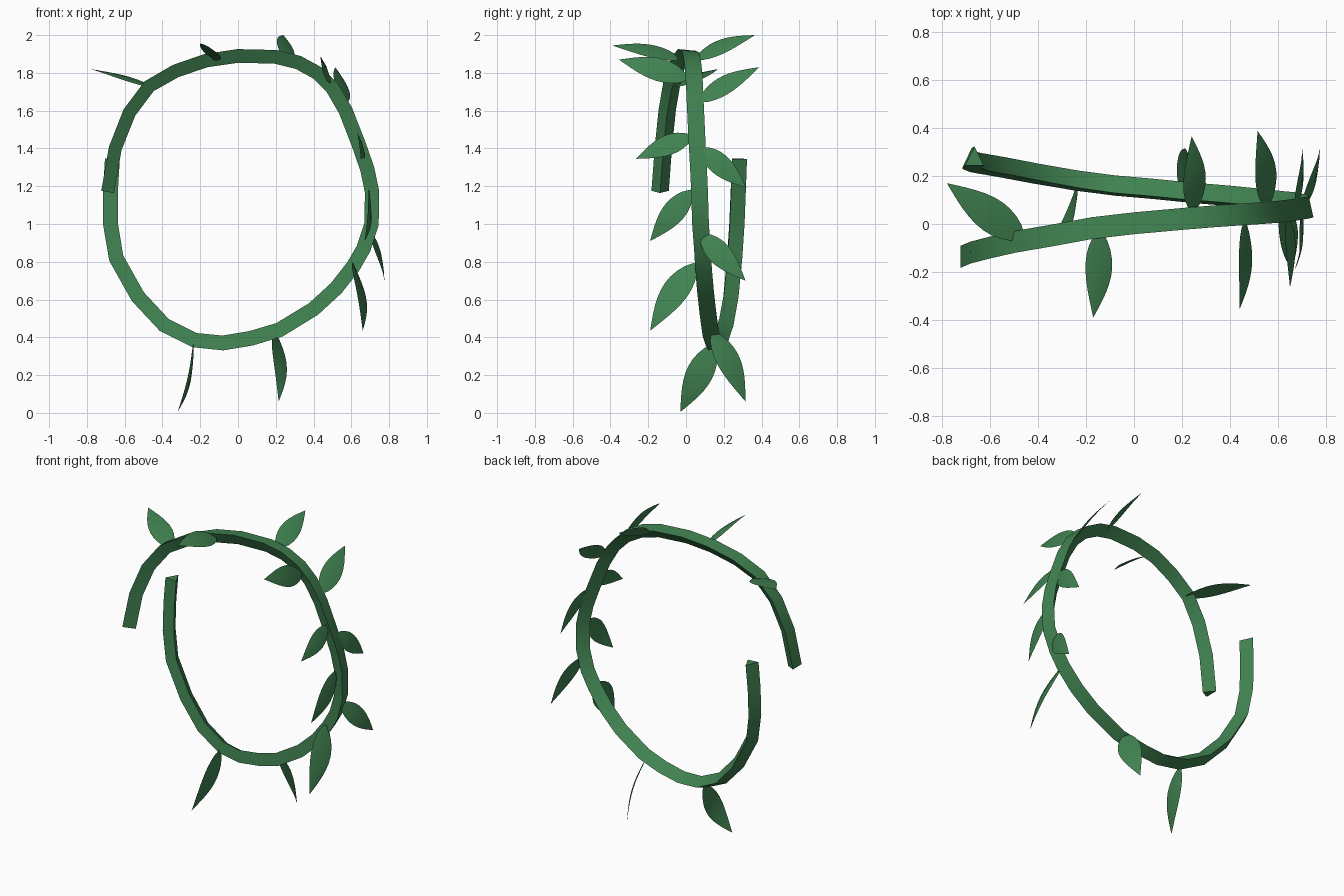
import bpy, math
from mathutils import Vector

cube = bpy.data.objects.get("Cube")
if cube:
    bpy.data.objects.remove(cube, do_unlink=True)

green = bpy.data.materials.new("leaf_green")
green.use_nodes = True
colour = (0.052, 0.225, 0.082, 1)
green.diffuse_color = colour
bsdf = next(n for n in green.node_tree.nodes if n.type == 'BSDF_PRINCIPLED')
bsdf.inputs["Base Color"].default_value = colour


def build(name, verts, faces):
    mesh = bpy.data.meshes.new(name)
    mesh.from_pydata(verts, [], faces)
    mesh.materials.append(green)
    obj = bpy.data.objects.new(name, mesh)
    bpy.context.collection.objects.link(obj)
    bpy.ops.object.select_all(action='DESELECT')
    obj.select_set(True)
    bpy.context.view_layer.objects.active = obj
    bpy.ops.object.shade_smooth_by_angle(angle=math.radians(35))
    return obj


# Vine stem: a triangular section swept along an open coil, twisting slowly
path = [Vector(p) for p in (
    (-.69, -.137, 1.17), (-.65, -.12, 1.4), (-.575, -.1, 1.59), (-.47, -.075, 1.73),
    (-.33, -.05, 1.81), (-.17, -.02, 1.865), (0, .0, 1.89), (.2, .018, 1.885),
    (.32, .028, 1.855), (.42, .035, 1.8), (.5, .04, 1.72), (.57, .045, 1.6),
    (.64, .053, 1.42), (.685, .06, 1.29), (.71, .065, 1.17), (.707, .07, 1),
    (.665, .08, .87), (.61, .085, .775), (.52, .095, .66), (.4, .107, .55),
    (.22, .122, .44), (.07, .137, .395), (-.08, .15, .37), (-.23, .17, .385),
    (-.39, .198, .465), (-.53, .225, .615), (-.645, .245, .82), (-.675, .257, 1),
    (-.675, .264, 1.18), (-.665, .27, 1.345))]
RADIUS = 0.053
FLATTEN = 0.86
back = Vector((0, 1, 0))
last = len(path) - 1
verts, faces = [], []
for i, p in enumerate(path):
    t = i / last
    along = path[min(i + 1, last)] - path[max(i - 1, 0)]
    out = Vector((-along.z, 0, along.x)).normalized() * FLATTEN
    centre = p + out * RADIUS / 4 * (1 - t)
    for k in range(3):
        a = math.radians(60 + 120 * k + 30 * t)
        verts.append(centre + RADIUS * (out * math.cos(a) + back * math.sin(a)))
    if i:
        for k in range(3):
            a, b = 3 * (i - 1) + k, 3 * (i - 1) + (k + 1) % 3
            faces.append((a, b, b + 3, a + 3))
faces += [(2, 1, 0), (3 * last, 3 * last + 1, 3 * last + 2)]
stem = build("vine_stem", verts, faces)


# Leaves: thin pointed blades, arched lengthwise and slightly folded on the midrib
def leaf(name, base, tip, side, arch):
    base, tip, side = Vector(base), Vector(tip), Vector(side)
    axis = tip - base
    length = axis.length
    unit = axis.normalized()
    side = (side - unit * side.dot(unit)).normalized()
    normal = unit.cross(side)
    if normal.dot(Vector((.6, 0, .8))) < 0:
        side, normal = -side, -normal
    steps = 10
    verts, faces = [], []
    for i in range(steps + 1):
        t = i / steps
        half = 0.16 * length * max(0.0, math.sin(math.pi * t ** 0.8)) + 0.01 * (1 - t)
        mid = base + axis * t + normal * arch * length * math.sin(math.pi * t)
        drop = normal * half * 0.1
        verts += [mid - side * half - drop, mid, mid + side * half - drop]
        if i:
            a = 3 * (i - 1)
            faces += [(a, a + 1, a + 4, a + 3), (a + 1, a + 2, a + 5, a + 4)]
    return build(name, verts, faces)


leaves = (
    ((-.46, -.06, 1.725), (-.78, .17, 1.82), (.22, .3, 0), .035),
    ((-.14, -.03, 1.875), (-.17, -.39, 1.945), (.1, 0, -.06), .05),
    ((.25, .05, 1.875), (.24, .365, 2), (.07, 0, -.06), .05),
    ((.465, .01, 1.77), (.44, -.355, 1.87), (.05, 0, -.11), .05),
    ((.56, .07, 1.65), (.515, .388, 1.83), (.075, 0, -.09), .05),
    ((.64, .03, 1.465), (.65, -.265, 1.345), (.35, .4, -.9), .05),
    ((.67, .08, 1.4), (.7, .32, 1.19), (-.1, .7, .7), .06),
    ((.695, .03, 1.175), (.67, -.19, .91), (.15, .8, -.5), .06),
    ((.7, .08, .945), (.775, .315, .7), (0, .75, .65), .06),
    ((.61, .05, .79), (.66, -.19, .435), (.4, .8, -.5), .065),
    ((.195, .14, .43), (.215, .315, .06), (-.5, .75, .36), .07),
    ((-.235, .15, .36), (-.32, -.03, .005), (.05, .9, -.45), .065),
)
for n, spec in enumerate(leaves, 1):
    leaf(f"leaf_{n}", *spec)
